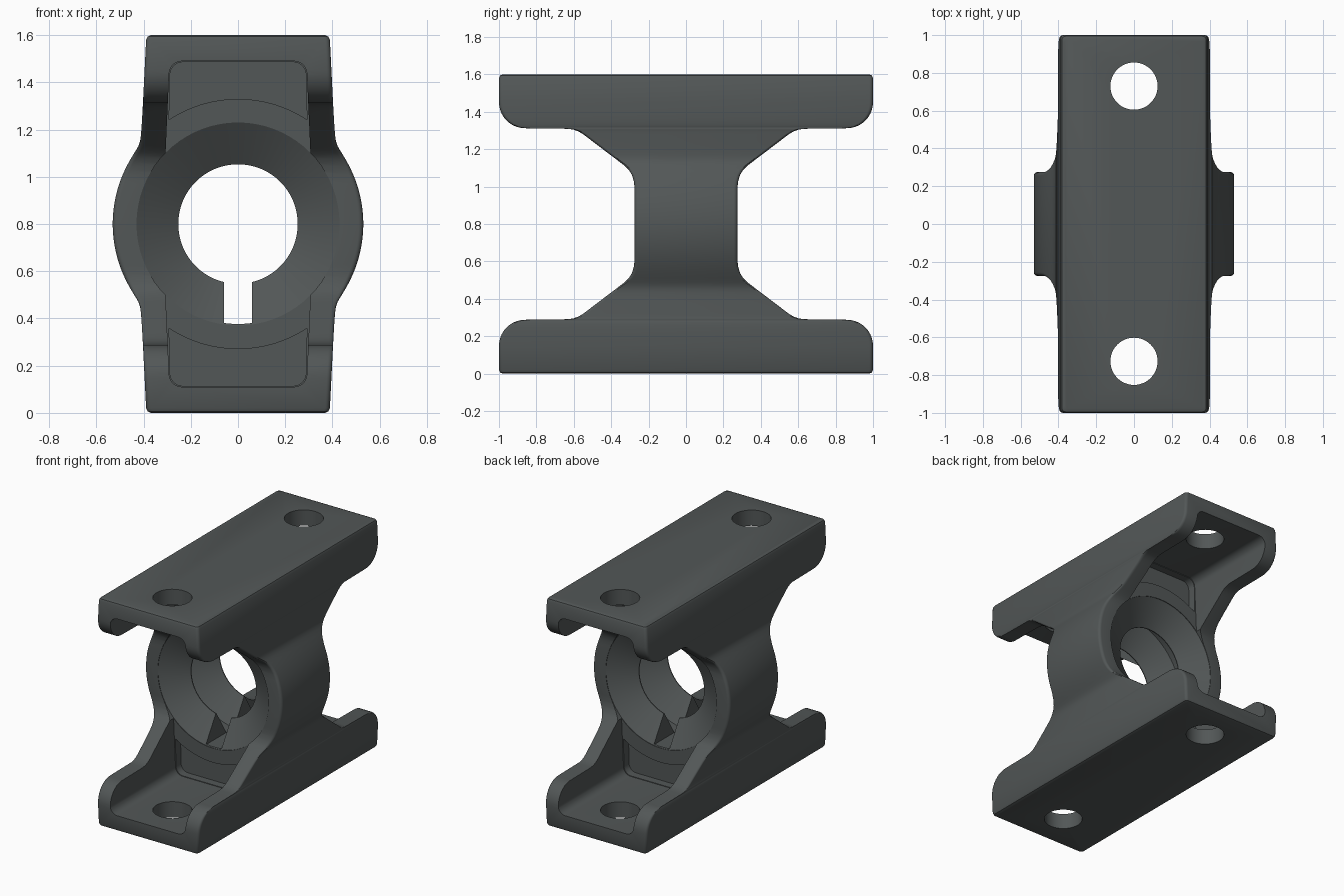
import bpy, bmesh, math
from mathutils import Vector

if "Cube" in bpy.data.objects:
    bpy.data.objects.remove(bpy.data.objects["Cube"])

CZ = 0.8            # height of the ring axis
RING_R, BORE_R, RIDGE_R = 0.53, 0.43, 0.253

mat = bpy.data.materials.new("dark grey")
mat.diffuse_color = (0.085, 0.095, 0.095, 1)
mat.use_nodes = True
mat.node_tree.nodes["Principled BSDF"].inputs["Base Color"].default_value = mat.diffuse_color


def finish(name, bm):
    bmesh.ops.recalc_face_normals(bm, faces=bm.faces)
    me = bpy.data.meshes.new(name)
    bm.to_mesh(me)
    bm.free()
    me.materials.append(mat)
    ob = bpy.data.objects.new(name, me)
    bpy.context.collection.objects.link(ob)
    return ob


def loft(name, rings, capped=True, closed=False):
    """Skin a list of equal-length vertex rings."""
    bm = bmesh.new()
    vs = [[bm.verts.new(p) for p in r] for r in rings]
    n = len(vs[0])
    for a, b in zip(vs, vs[1:]):
        for i in range(n):
            j = (i + 1) % n
            bm.faces.new((a[i], a[j], b[j], b[i]))
    if capped:
        bm.faces.new(vs[0])
        bm.faces.new(vs[-1])
    return finish(name, bm)


def arc(cx, cy, r, a0, a1, n):
    return [(cx + r * math.cos(math.radians(a0 + (a1 - a0) * i / n)),
             cy + r * math.sin(math.radians(a0 + (a1 - a0) * i / n))) for i in range(n + 1)]


def half_width(z):
    """Drafted flange sides blending into the round ring."""
    a = 0.388 + 0.05 * z
    b = math.sqrt(max(0, RING_R ** 2 - (z - CZ) ** 2))
    return 0.5 * (a + b + math.sqrt((a - b) ** 2 + 0.0003))


def section(d, w, z, r=0.02):
    """Horizontal rounded rectangle."""
    pts = []
    for sx, sy, a in ((1, 1, 0), (-1, 1, 90), (-1, -1, 180), (1, -1, 270)):
        pts += arc(sx * (w - r), sy * (d - r), r, a, a + 90, 4)
    return [(x, y, z) for x, y in pts]


# Body: side profile (half depth, height) lofted upward, mirrored at mid height
prof = [(0.98, 0), (0.994, 0.006), (1, 0.02)]
prof += arc(0.86, 0.148, 0.14, 0, 90, 10)
prof += [(0.63, 0.291), (0.60, 0.296), (0.575, 0.305), (0.55, 0.32), (0.33, 0.487),
         (0.305, 0.511), (0.288, 0.54), (0.278, 0.575), (0.275, 0.61), (0.275, CZ)]
fine = [prof[0]]
for (d0, z0), (d1, z1) in zip(prof, prof[1:]):
    n = max(1, math.ceil((z1 - z0) / 0.02)) if z1 > 0.3 else 1
    fine += [(d0 + (d1 - d0) * i / n, z0 + (z1 - z0) * i / n) for i in range(1, n + 1)]
rings = [section(d, half_width(z) - max(0, 1 - d if z < 0.02 else 0), z) for d, z in fine]
rings += [[(x, y, 2 * CZ - z) for x, y, z in r] for r in rings[-2::-1]]
body = loft("bracket_body", rings)


def cut(cutter):
    m = body.modifiers.new("cut", 'BOOLEAN')
    m.operation, m.solver, m.object = 'DIFFERENCE', 'EXACT', cutter
    bpy.context.view_layer.objects.active = body
    bpy.ops.object.modifier_apply(modifier=m.name)
    bpy.data.objects.remove(cutter)


def pocket_floor(inset):
    """Rounded lower corners of the pocket outline, right to left in x."""
    x, z, r = 0.292 - inset, 0.11 + inset, 0.055
    right = arc(x - r, z + r, r, 0, -90, 6)
    return right + [(-px, pz) for px, pz in reversed(right)]


# Open pockets in both ends of both flanges, running a little way behind the ring
lower = pocket_floor(0)
main = [(0.313, 0.64)] + lower + [(-0.313, 0.64)]
under = pocket_floor(0.004)
a = math.degrees(math.asin(0.292 / RING_R))
under += arc(0, CZ, RING_R, -90 - a, -90 + a, 16)
for sy in (1, -1):
    for sz in (1, -1):
        for shape, y0, y1 in ((main, 1.1, 0.276), (under, 0.3, 0.22)):
            cut(loft("pocket_cutter", [[(x, sy * y, CZ + sz * (z - CZ)) for x, z in shape]
                                       for y in (y0, y1)]))

# Bore with two tapered inner ridges
bore = [(-0.4, BORE_R), (-0.272, BORE_R), (-0.16, RIDGE_R), (-0.154, RIDGE_R), (-0.042, BORE_R)]
bore += [(-y, r) for y, r in reversed(bore)]
N = 72
cut(loft("bore_cutter", [[(r * math.cos(math.tau * i / N), y, CZ + r * math.sin(math.tau * i / N))
                          for i in range(N)] for y, r in bore]))

# Key slot through the bottom of the ridges
cut(loft("slot_cutter", [[(x, y, z) for x, z in ((-0.06, 0.377), (0.06, 0.377),
                                                 (0.06, 0.62), (-0.06, 0.62))]
                         for y in (-0.268, 0.268)]))

# Vertical bolt holes through both flanges
for y in (-0.727, 0.73):
    cut(loft("bolt_hole_cutter", [[(px, py, z) for px, py in arc(0, y, 0.125, 0, 352.5, 47)]
                                  for z in (-0.1, 1.7)]))

bpy.ops.object.select_all(action='DESELECT')
body.select_set(True)
bpy.context.view_layer.objects.active = body
bpy.ops.object.shade_smooth_by_angle(angle=math.radians(32))
